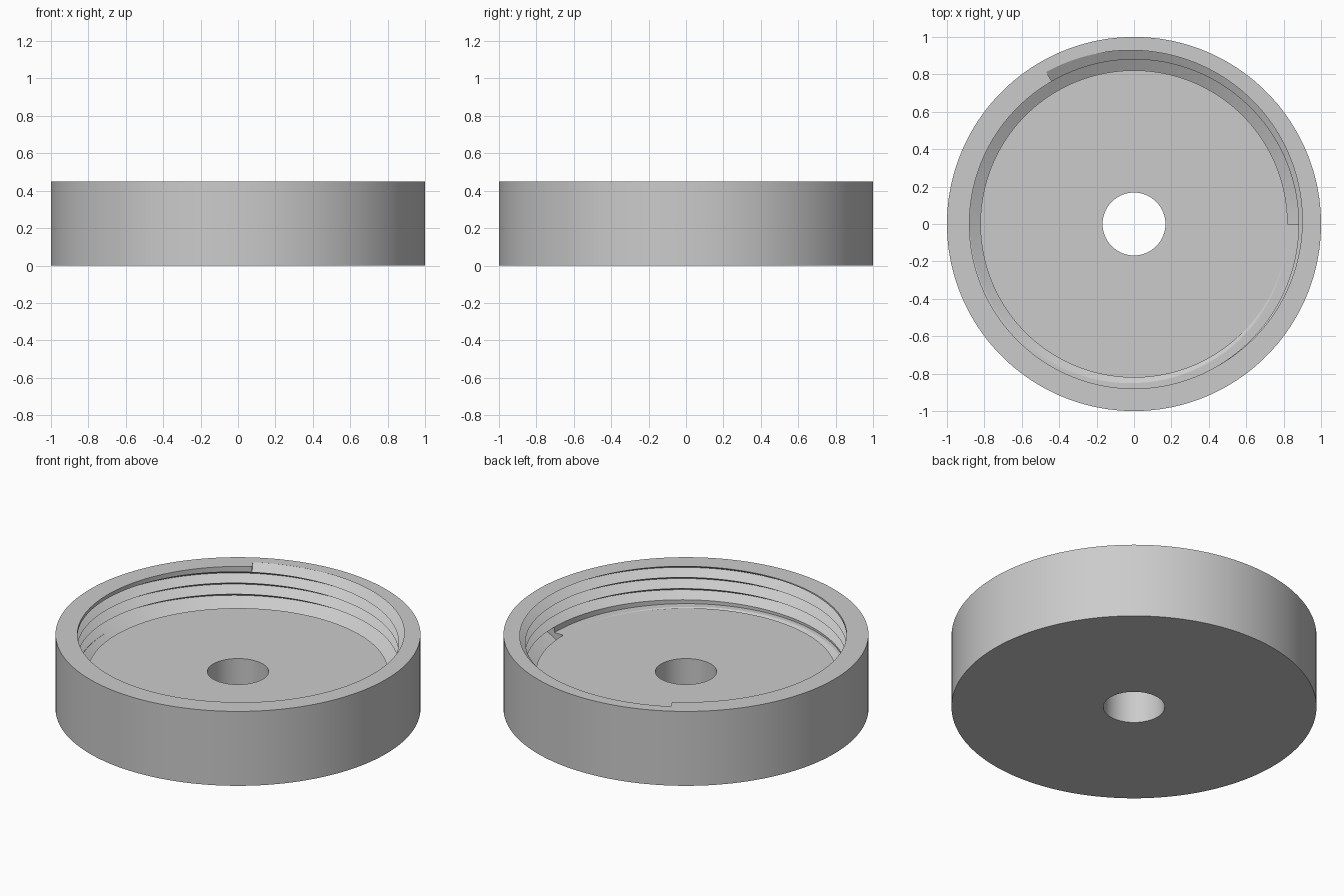
import bpy, bmesh, math

cube = bpy.data.objects.get("Cube")
if cube:
    bpy.data.objects.remove(cube, do_unlink=True)

# Main sizes
HEIGHT, FLOOR = 0.45, 0.225
OUTER, HOLE, BORE = 1.0, 0.168, 0.88
PITCH = (HEIGHT - FLOOR) * 0.3        # the thread makes 3 1/3 turns
SLOPE = math.sqrt(3)                  # 60 degree thread
DEPTH = PITCH / 2 * SLOPE
ROOT, INNER = BORE + DEPTH, BORE - DEPTH
STEPS = 180
END = STEPS // 3                      # the thread runs out a third of a turn on


def section(step, past_end):
    """Radius and height points of the wall, from the hole round to the base."""
    low = FLOOR + PITCH * step / STEPS            # centre of the lowest groove
    groove = [low + PITCH * k for k in range(4)]
    half = PITCH / 2
    pts = [(HOLE, 0), (HOLE, FLOOR), (INNER, FLOOR), (INNER, low - PITCH)]

    # Run-in trench that fades into the floor
    if low - half <= FLOOR:
        pts += [(BORE, low - half)] * 3
    else:
        pts += [(ROOT - (low - FLOOR) * SLOPE, FLOOR),
                (BORE, FLOOR), (BORE, low - half)]

    # Full grooves
    for z in groove[:2]:
        pts += [(ROOT, z), (BORE, z + half)]
    pts.append((ROOT, groove[2]))

    # Top groove cut open by the rim, or plain bore after the thread ends
    if past_end:
        crest_z = min(groove[2] + half, HEIGHT)
        rim = max(BORE, ROOT - (HEIGHT - groove[2]) * SLOPE)
        pts += [(rim, crest_z), (rim, HEIGHT), (rim, HEIGHT)]
    else:
        rim = ROOT - (HEIGHT - groove[3]) * SLOPE
        pts += [(BORE, groove[2] + half), (ROOT, groove[3]), (rim, HEIGHT)]

    return pts + [(OUTER, HEIGHT), (OUTER, 0)]


# Threaded lid swept section by section
bm = bmesh.new()
stations = [(i, False) for i in range(END + 1)]
stations += [(i, True) for i in range(END, STEPS + 1)]
rings = []
for step, past_end in stations:
    a = math.tau * step / STEPS
    rings.append([bm.verts.new((r * math.cos(a), r * math.sin(a), z))
                  for r, z in section(step, past_end)])
for s, t in zip(rings, rings[1:]):
    for j in range(len(s)):
        k = (j + 1) % len(s)
        bm.faces.new((s[j], s[k], t[k], t[j]))

# End wall of the run-in trench
first, last = rings[0], rings[-1]
bm.faces.new((first[2], last[5], last[6], first[7], first[3]))

bmesh.ops.remove_doubles(bm, verts=bm.verts[:], dist=0.00002)
slivers = [f for f in bm.faces if f.calc_area() < 1e-9]
bmesh.ops.delete(bm, geom=slivers, context='FACES_ONLY')

mesh = bpy.data.meshes.new("threaded_lid")
bm.to_mesh(mesh)
bm.free()
lid = bpy.data.objects.new("threaded_lid", mesh)
bpy.context.collection.objects.link(lid)

# Plain grey material
grey = bpy.data.materials.new("light_grey")
grey.use_nodes = True
colour = (0.6, 0.6, 0.6, 1)
grey.diffuse_color = colour
grey.node_tree.nodes["Principled BSDF"].inputs["Base Color"].default_value = colour
mesh.materials.append(grey)

# Smooth round walls, crisp thread edges
bpy.ops.object.select_all(action='DESELECT')
lid.select_set(True)
bpy.context.view_layer.objects.active = lid
bpy.ops.object.shade_smooth_by_angle(angle=math.radians(25))
